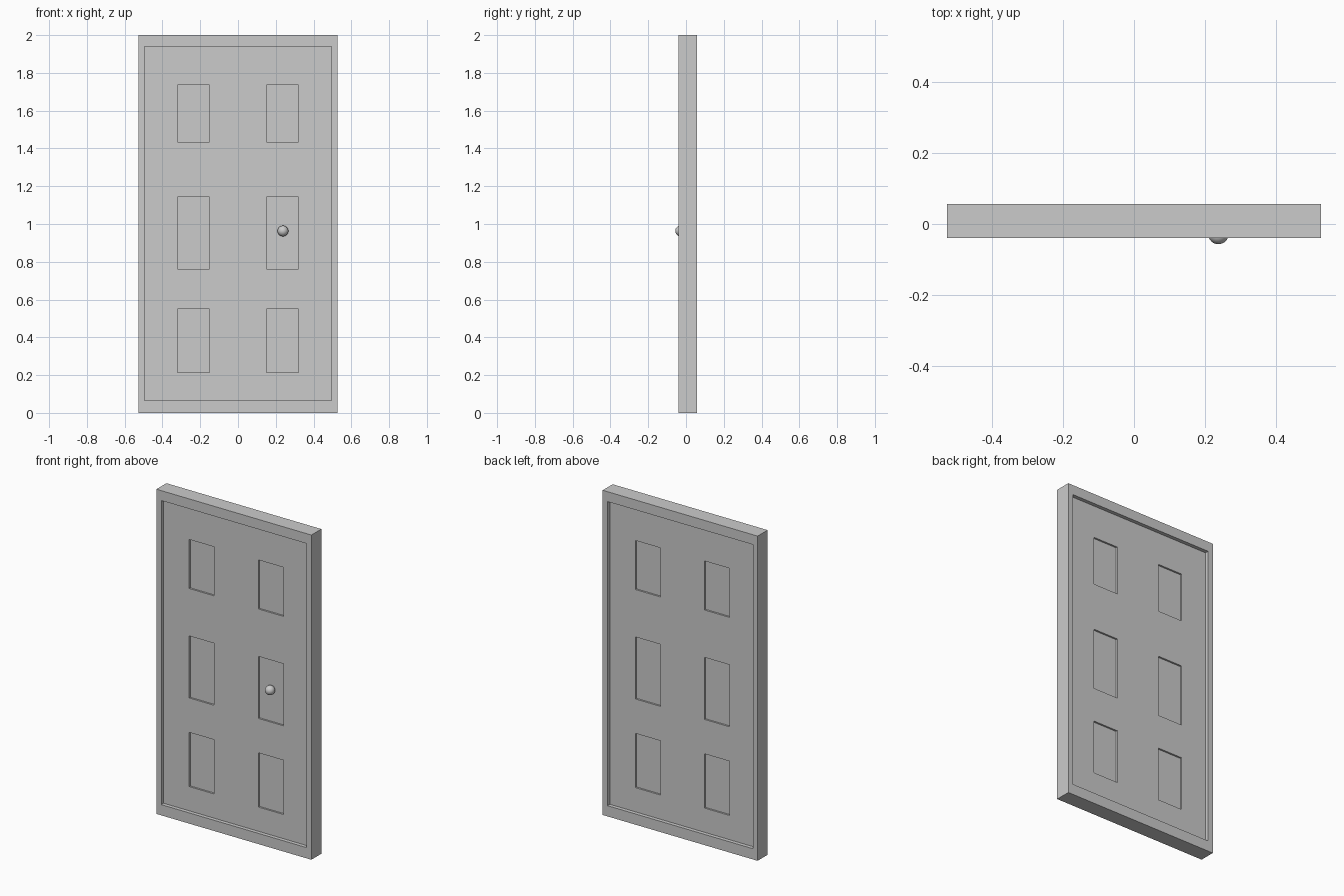
import bpy, math

if "Cube" in bpy.data.objects:
    bpy.data.objects.remove(bpy.data.objects["Cube"])

MID = 0.0085          # middle of the door thickness in y


def box(name, x0, x1, y0, y1, z0, z1):
    bpy.ops.mesh.primitive_cube_add(size=1, location=((x0 + x1) / 2, (y0 + y1) / 2, (z0 + z1) / 2))
    ob = bpy.context.object
    ob.name = name
    ob.scale = (x1 - x0, y1 - y0, z1 - z0)
    bpy.ops.object.transform_apply(location=False, rotation=False, scale=True)
    return ob


def cut(target, cutter):
    mod = target.modifiers.new("cut", 'BOOLEAN')
    mod.operation = 'DIFFERENCE'
    mod.solver = 'EXACT'
    mod.object = cutter
    bpy.context.view_layer.objects.active = target
    bpy.ops.object.modifier_apply(modifier=mod.name)
    bpy.data.objects.remove(cutter)


# Outer frame with a through opening
frame = box("door_frame", -0.528, 0.528, -0.04, 0.057, 0, 2)
cut(frame, box("opening", -0.495, 0.495, -0.2, 0.2, 0.066, 1.939))

# Door leaf, set back from both sides of the frame
LEAF = 0.0255         # half thickness
DEPTH = 0.011         # panel recess
leaf = box("door_leaf", -0.495, 0.495, MID - LEAF, MID + LEAF, 0.066, 1.939)

# Six recessed panels on the front and on the back
for z0, z1 in ((0.215, 0.549), (0.761, 1.143), (1.435, 1.737)):
    for sx in (-1, 1):
        xa, xb = sorted((sx * 0.1505, sx * 0.3205))
        for sy in (-1, 1):
            ya, yb = sorted((MID + sy * (LEAF - DEPTH), MID + sy * 0.1))
            cut(leaf, box("panel_cut", xa, xb, ya, yb, z0, z1))

# Door knob and its stem
bpy.ops.mesh.primitive_uv_sphere_add(segments=32, ring_count=16, radius=0.0285,
                                     location=(0.238, -0.0285, 0.963),
                                     rotation=(math.pi / 2, 0, 0))
knob = bpy.context.object
knob.name = "door_knob"
bpy.ops.object.shade_smooth()

bpy.ops.mesh.primitive_cylinder_add(vertices=24, radius=0.014, depth=0.03,
                                    location=(0.238, -0.008, 0.963),
                                    rotation=(math.pi / 2, 0, 0))
bpy.context.object.name = "knob_stem"
bpy.ops.object.shade_smooth_by_angle()
